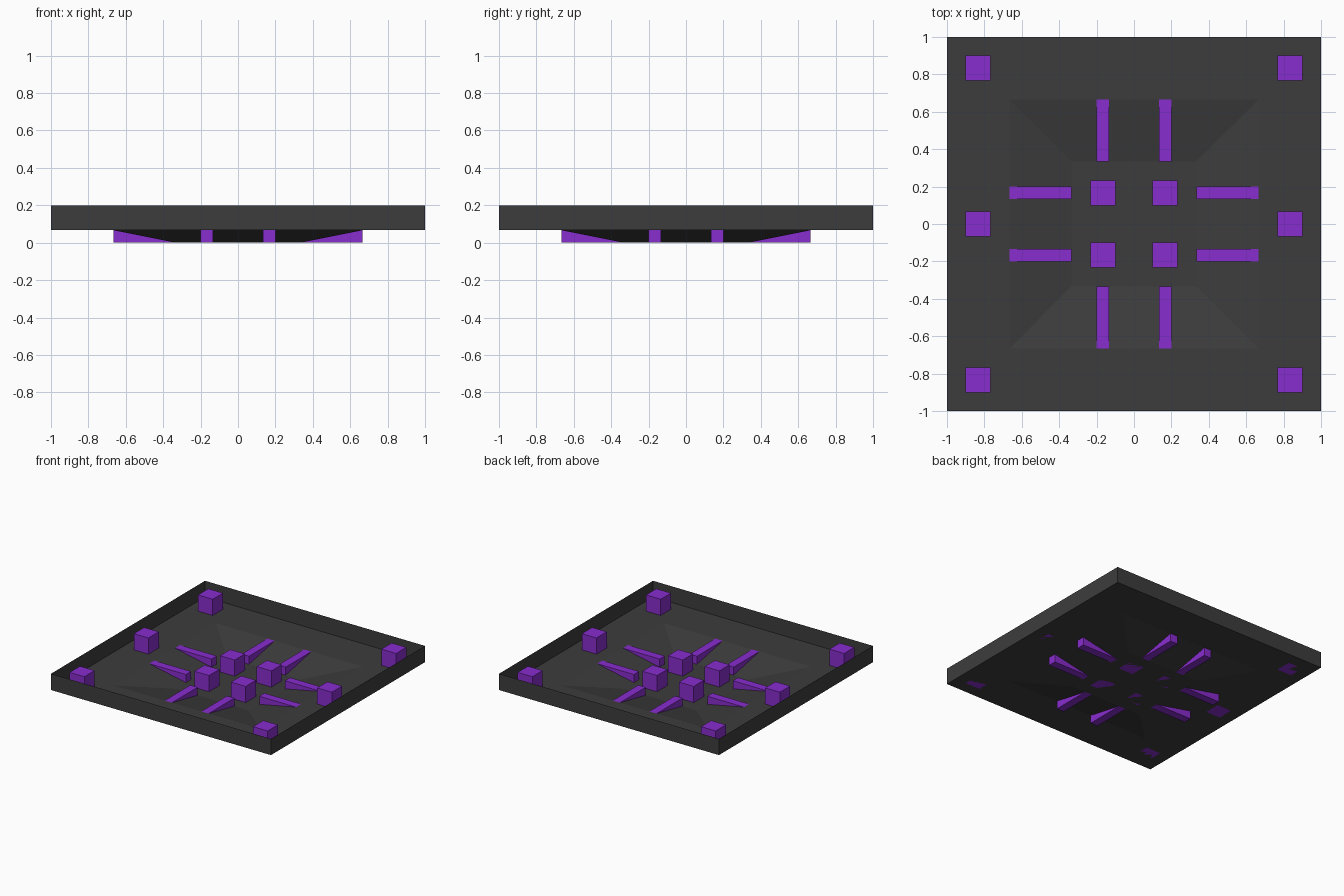
import bpy, bmesh

if "Cube" in bpy.data.objects:
    bpy.data.objects.remove(bpy.data.objects["Cube"])

def material(name, rgb):
    m = bpy.data.materials.new(name)
    m.diffuse_color = (*rgb, 1)
    m.use_nodes = True
    m.node_tree.nodes["Principled BSDF"].inputs["Base Color"].default_value = m.diffuse_color
    return m

GREY = material("dark grey", (0.046, 0.046, 0.046))
PURPLE = material("purple", (0.25, 0.026, 0.62))
T = 1 / 15  # basic unit of the design

def add_object(name, bm, mat):
    me = bpy.data.meshes.new(name)
    bm.to_mesh(me)
    bm.free()
    me.materials.append(mat)
    ob = bpy.data.objects.new(name, me)
    bpy.context.collection.objects.link(ob)
    return ob

def box(name, centre, size):
    bm = bmesh.new()
    bmesh.ops.create_cube(bm, size=1)
    for v in bm.verts:
        v.co = [c + p * s for c, p, s in zip(centre, v.co, size)]
    return add_object(name, bm, PURPLE)

# tray: thin sheet of nested square rings (rim, floor edge, sunken basin)
bm = bmesh.new()
rings = []
for r, z in [(1, 3 * T), (1, T), (2 / 3, T), (1 / 3, 0)]:
    rings.append([bm.verts.new((sx * r, sy * r, z))
                  for sx, sy in [(-1, -1), (1, -1), (1, 1), (-1, 1)]])
for a, b in zip(rings, rings[1:]):
    for i in range(4):
        j = (i + 1) % 4
        bm.faces.new((a[i], a[j], b[j], b[i]))
bm.faces.new(rings[-1])
bmesh.ops.recalc_face_normals(bm, faces=bm.faces)
if rings[-1][0].link_faces[-1].normal.z < 0:
    bmesh.ops.reverse_faces(bm, faces=bm.faces)
add_object("tray", bm, GREY)

# blocks along the left and right edges
for x in (-5 / 6, 5 / 6):
    for y in (-5 / 6, 0, 5 / 6):
        box("edge_block", (x, y, 2 * T), (2 * T, 2 * T, 2 * T))

# blocks in the basin, and bars crossing its sloped sides
for s in (-1, 1):
    for t in (-1, 1):
        box("basin_block", (s / 6, t / 6, T), (2 * T, 2 * T, 2 * T))
        box("slope_bar_x", (s / 2, t / 6, T / 2), (1 / 3, T, T))
        box("slope_bar_y", (s / 6, t / 2, T / 2), (T, 1 / 3, T))
